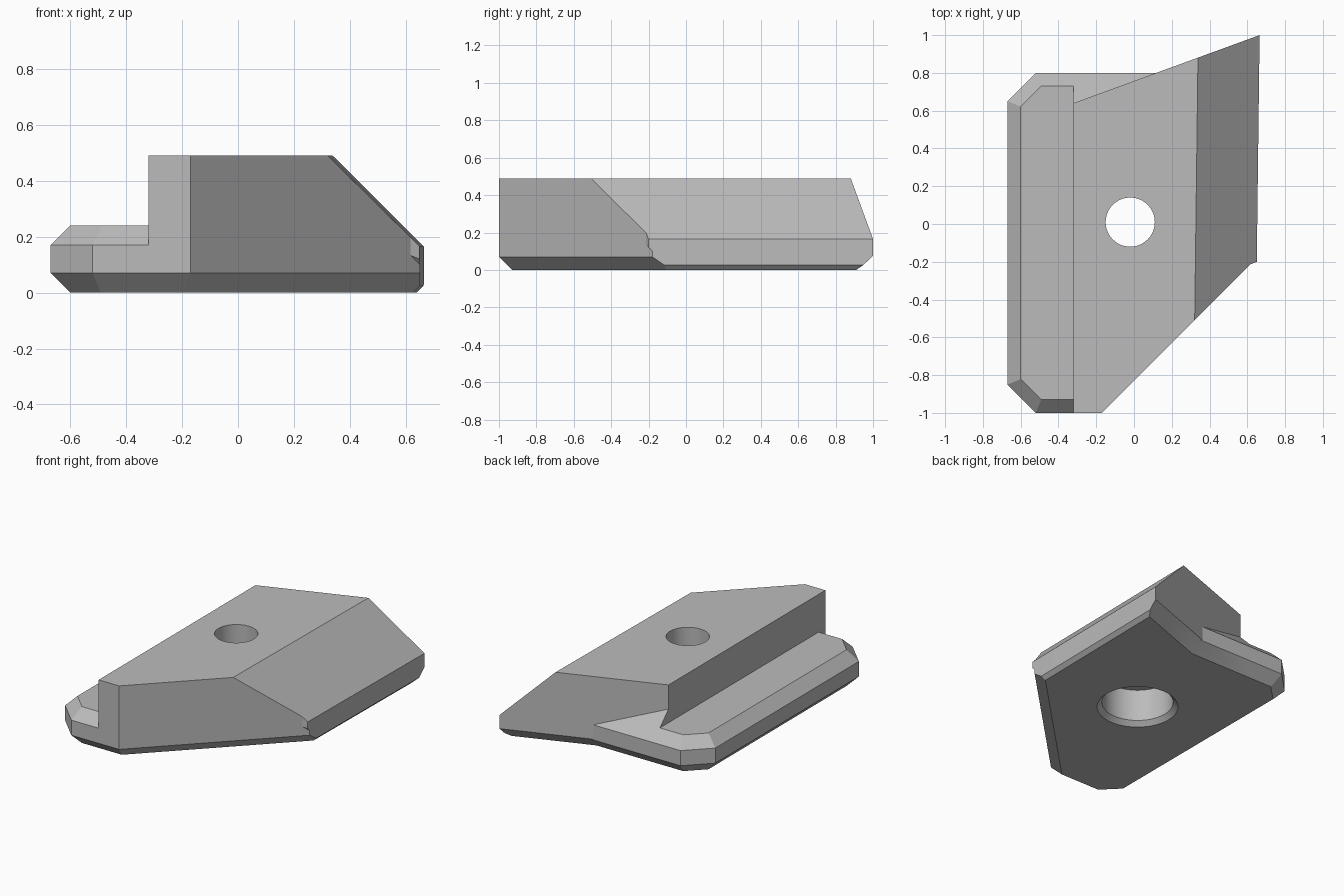
import bpy
import bmesh
import math
from mathutils import Vector

if "Cube" in bpy.data.objects:
    bpy.data.objects.remove(bpy.data.objects["Cube"], do_unlink=True)

grey = bpy.data.materials.new("light_grey")
grey.use_nodes = True
GREY = (0.5, 0.5, 0.5, 1)
grey.diffuse_color = GREY
grey.node_tree.nodes["Principled BSDF"].inputs["Base Color"].default_value = GREY


def finish(bm, name):
    bmesh.ops.recalc_face_normals(bm, faces=bm.faces)
    mesh = bpy.data.meshes.new(name)
    bm.to_mesh(mesh)
    bm.free()
    mesh.materials.append(grey)
    obj = bpy.data.objects.new(name, mesh)
    bpy.context.collection.objects.link(obj)
    return obj


def convex(name, planes):
    """Solid left after cutting a block by planes (normal, distance)."""
    bm = bmesh.new()
    bmesh.ops.create_cube(bm, size=6)
    for normal, dist in planes:
        n = Vector(normal)
        cut = bmesh.ops.bisect_plane(
            bm, geom=bm.verts[:] + bm.edges[:] + bm.faces[:], dist=1e-5,
            plane_co=n * dist / n.length_squared, plane_no=n.normalized(),
            clear_outer=True)
        rim = [e for e in cut["geom_cut"] if isinstance(e, bmesh.types.BMEdge)]
        if rim:
            bmesh.ops.contextual_create(bm, geom=rim)
    return finish(bm, name)


def side(x, y, through, low=0.0, high=0.0, top=0.24):
    """Wall facing (x, y) with chamfers at its lower and upper edges."""
    n = Vector((x, y)).normalized()
    d = n.dot(Vector(through))
    planes = [((n.x, n.y, 0), d)]
    if low:
        planes.append(((n.x, n.y, -1), d - low))
    if high:
        planes.append(((n.x, n.y, 1), d - high + top))
    return planes


def turned(name, profile):
    """Round cutter through stacked (radius, height) rings."""
    bm = bmesh.new()
    rings = []
    for radius, z in profile:
        rings.append([bm.verts.new((-0.02 + radius * math.cos(a), 0.01 + radius * math.sin(a), z))
                      for a in (math.tau * i / 64 for i in range(64))])
    for low, up in zip(rings, rings[1:]):
        for i in range(64):
            j = (i + 1) % 64
            bm.faces.new((low[i], low[j], up[j], up[i]))
    bm.faces.new(rings[0])
    bm.faces.new(rings[-1])
    return finish(bm, name)


def combine(target, other, operation):
    mod = target.modifiers.new(operation, "BOOLEAN")
    mod.operation = operation
    mod.solver = "EXACT"
    mod.object = other
    bpy.context.view_layer.objects.active = target
    bpy.ops.object.modifier_apply(modifier=mod.name)
    bpy.data.objects.remove(other, do_unlink=True)


FLOOR = [((0, 0, -1), 0)]
LOW = 0.07
WALL = side(1, -0.0125, (0.6525, 0), low=0.025)
SLOPE = [((1, -0.0125, 1), 0.8175)]

# Tall block with a sloped right side and angled ends
block = convex("clamp_block", FLOOR + [((0, 0, 1), 0.49)] + SLOPE + WALL
               + side(-1, 0, (-0.32, 0))
               + side(0, -1, (0, -1), low=LOW)
               + side(1, -1, (-0.17, -1), low=LOW)
               + side(-0.36, 0.985, (0.665, 1), low=0.075))

# Low ledge with chamfered rim
ledge_planes = FLOOR + [((0, 0, 1), 0.24)] + side(1, 0, (-0.25, 0))
for nx, ny, point in ((-1, 0, (-0.67, 0)), (0, -1, (0, -1)), (0, 1, (0, 0.8)),
                      (-1, -1, (-0.52, -1)), (-1, 1, (-0.52, 0.8))):
    ledge_planes += side(nx, ny, point, LOW, LOW)
ledge = convex("ledge", ledge_planes)

# Sloped wedge behind the block
wedge = convex("rear_wedge", FLOOR + [((0, 1, 1), 0.97)]
               + side(-1, 0, (-0.32, 0)) + side(1, 0, (0.3, 0))
               + side(0, -1, (0, 0.52)) + side(0, 1, (0, 0.8), low=LOW))

# Small tip at the end of the angled front
tip = convex("front_tip", SLOPE + WALL + side(-1, 0, (0.56, 0))
             + side(0, 1, (0, 0)) + side(0.37, -0.93, (0.6, -0.22))
             + [((0, 0, -1), -0.05), ((0, -1, -1), 0.08)])

for part in (ledge, wedge, tip):
    combine(block, part, "UNION")

# Through hole with a wider chamfered recess underneath
combine(block, turned("hole_cutter", [(0.26, -0.01), (0.22, 0.03), (0.22, 0.245),
                                      (0.13, 0.245), (0.13, 0.6)]), "DIFFERENCE")

bpy.ops.object.select_all(action="DESELECT")
block.select_set(True)
bpy.context.view_layer.objects.active = block
bpy.ops.object.shade_smooth_by_angle(angle=math.radians(15))
